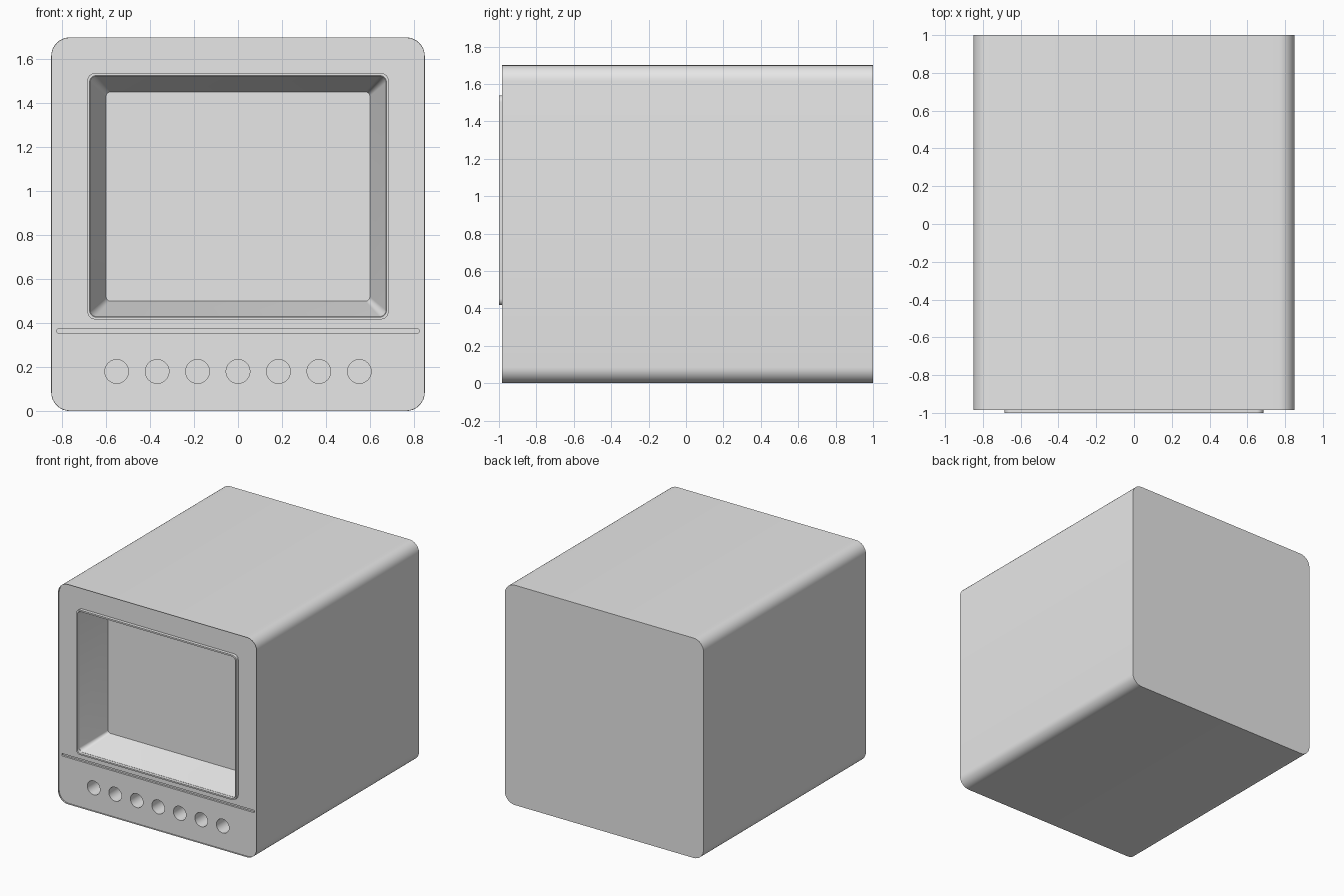
import bpy, bmesh, math

if "Cube" in bpy.data.objects:
    bpy.data.objects.remove(bpy.data.objects["Cube"])

grey = bpy.data.materials.new("light_grey")
grey.diffuse_color = (0.8, 0.8, 0.8, 1)
grey.use_nodes = True
grey.node_tree.nodes["Principled BSDF"].inputs["Base Color"].default_value = grey.diffuse_color


def rounded_rect(x, z0, z1, r, seg=8):
    """Outline (x, z) of a rectangle with rounded corners, centred on x = 0."""
    pts = []
    for cx, cz, a in ((x - r, z1 - r, 0), (-x + r, z1 - r, 90),
                      (-x + r, z0 + r, 180), (x - r, z0 + r, 270)):
        for i in range(seg + 1):
            t = math.radians(a + 90 * i / seg)
            pts.append((cx + r * math.cos(t), cz + r * math.sin(t)))
    return pts


def circle(cx, cz, r, n=40):
    return [(cx + r * math.cos(2 * math.pi * i / n),
             cz + r * math.sin(2 * math.pi * i / n)) for i in range(n)]


def loft(name, sections, closed=False):
    """Skin a list of (y, outline); cap both ends, or join last to first."""
    bm = bmesh.new()
    loops = [[bm.verts.new((x, y, z)) for x, z in pts] for y, pts in sections]
    pairs = list(zip(loops, loops[1:]))
    if closed:
        pairs.append((loops[-1], loops[0]))
    else:
        bm.faces.new(loops[0])
        bm.faces.new(loops[-1])
    for a, b in pairs:
        n = len(a)
        for i in range(n):
            bm.faces.new((a[i], a[(i + 1) % n], b[(i + 1) % n], b[i]))
    bmesh.ops.recalc_face_normals(bm, faces=bm.faces)
    me = bpy.data.meshes.new(name)
    bm.to_mesh(me)
    bm.free()
    me.materials.append(grey)
    ob = bpy.data.objects.new(name, me)
    bpy.context.collection.objects.link(ob)
    return ob


def activate(ob):
    bpy.ops.object.select_all(action='DESELECT')
    ob.select_set(True)
    bpy.context.view_layer.objects.active = ob


def smooth(ob):
    activate(ob)
    bpy.ops.object.shade_smooth_by_angle(angle=math.radians(30))


def cut(ob, cutter):
    mod = ob.modifiers.new("cut", 'BOOLEAN')
    mod.operation = 'DIFFERENCE'
    mod.solver = 'EXACT'
    mod.object = cutter
    activate(ob)
    bpy.ops.object.modifier_apply(modifier=mod.name)
    bpy.data.objects.remove(cutter)


# Casing: rounded box whose front panel sits just inside a thin rim
PANEL = -0.975
outer = rounded_rect(0.85, 0.0, 1.70, 0.085)
inner = rounded_rect(0.847, 0.003, 1.697, 0.082)
casing = loft("casing", [(1.0, outer), (-0.985, outer),
                         (-0.985, inner), (PANEL, inner)])

# Screen recess, tapering inwards
opening = rounded_rect(0.675, 0.428, 1.526, 0.03)
cut(casing, loft("screen_cutter", [
    (-1.1, opening), (-0.98, opening),
    (-0.73, rounded_rect(0.60, 0.50, 1.452, 0.02))]))

# Long groove below the screen
slot = rounded_rect(0.825, 0.355, 0.373, 0.008, 4)
cut(casing, loft("groove_cutter", [(-1.1, slot), (PANEL + 0.015, slot)]))

# Row of seven control holes
for i in range(-3, 4):
    hole = circle(0.184 * i, 0.18, 0.054)
    cut(casing, loft("hole_cutter", [(-1.1, hole), (PANEL + 0.14, hole)]))
smooth(casing)

# Thin raised frame round the screen
edge = rounded_rect(0.685, 0.417, 1.538, 0.035)
frame = loft("screen_frame", [(PANEL, edge), (-1.0, edge),
                              (-1.0, opening), (PANEL, opening)], closed=True)
smooth(frame)
